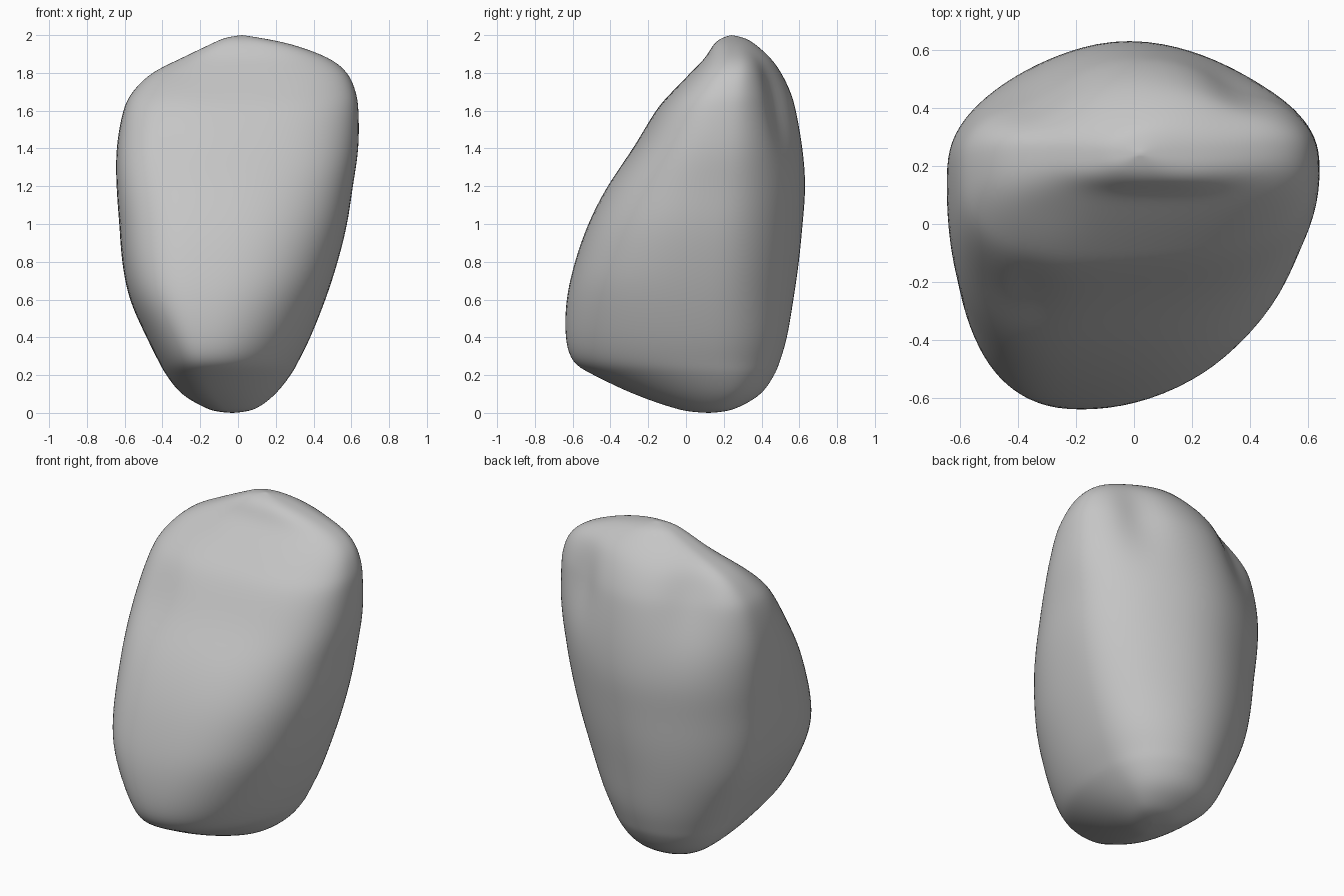
import bpy, bmesh, math
from mathutils import Vector

cube = bpy.data.objects.get("Cube")
if cube:
    bpy.data.objects.remove(cube, do_unlink=True)

# Outline by height: z, min x, max x, min y, max y
OUTLINE = [
    (0.00, -.03, -.03, .12, .12),
    (.007, -.11, .04, .02, .2),
    (0.03, -.18, .11, -.08, .28),
    (0.10, -.30, .20, -.28, .40),
    (0.20, -.38, .28, -.49, .47),
    (0.27, -.42, .32, -.60, .50),
    (0.40, -.485, .385, -.64, .54),
    (0.60, -.575, .465, -.635, .575),
    (0.80, -.615, .53, -.59, .605),
    (1.00, -.63, .58, -.52, .625),
    (1.20, -.645, .61, -.42, .64),
    (1.40, -.645, .64, -.29, .625),
    (1.60, -.61, .64, -.17, .59),
    (1.70, -.56, .625, -.08, .56),
    (1.80, -.46, .58, .02, .51),
    (1.88, -.30, .48, .1, .45),
    (1.95, -.15, .29, .145, .37),
    (1.985, -.07, .12, .19, .31),
    (2.00, .02, .02, .24, .24),
]
# Soft hollows: centre, radii, push
HOLLOWS = [
    ((.1, -.1, 1.42), (.3, .3, .3), (0, .02, 0)),
    ((-.36, -.2, 1.42), (.07, .2, .18), (0, .025, 0)),
    ((-.3, .08, 1.8), (.12, .2, .08), (0, .015, 0)),
    ((.36, .5, 1.65), (.1, .2, .22), (-.02, -.04, 0)),
    ((-.34, .45, 1.68), (.14, .2, .26), (.02, -.05, 0)),
]
SEGMENTS, STEPS = 96, 5


def smooth_row(i, t):
    """Blend neighbouring outline rows with a smooth curve."""
    last = len(OUTLINE) - 1
    rows = [OUTLINE[min(max(k, 0), last)] for k in range(i - 1, i + 3)]
    return [b + .5 * t * (c - a + t * (2*a - 5*b + 4*c - d + t * (3*(b - c) + d - a)))
            for a, b, c, d in zip(*rows)]


def section_point(row, angle):
    """Point on a rounded section whose four quadrants differ in fullness."""
    z, x0, x1, y0, y1 = row
    c, s = math.cos(angle), math.sin(angle)
    grow = min(z / .7, 1)
    if s < 0:
        mid_x = x0 + (x1 - x0) * (.32 + .08 * z)
        power = 1.8 + .7 * grow if c > 0 else 2.0 + 1.0 * grow
        tent = 0
    else:
        mid_x = (x0 + x1) / 2
        power = 2.5 if c > 0 else 2.4
        tent = .2
    mid_y = y0 + (y1 - y0) * (.68 - .12 * z)
    u, v = abs(c) ** (2 / power), abs(s) ** (2 / power)
    dx = ((x1 if c > 0 else x0) - mid_x) * u
    dy = ((y1 if s > 0 else y0) - mid_y) * v
    # The back falls away to either side of a soft central ridge
    dy -= tent * v * dx * dx / (abs(dx) + .1)
    p = Vector((mid_x + dx, mid_y + dy, z))
    shift = Vector()
    for centre, radii, push in HOLLOWS:
        d = sum(((p[k] - centre[k]) / radii[k]) ** 2 for k in range(3))
        shift += Vector(push) * math.exp(-d)
    return p + shift


# Boulder body: stacked sections closed at both tips
bm = bmesh.new()
rows = [smooth_row(i, j / STEPS) for i in range(len(OUTLINE) - 1) for j in range(STEPS)]
rings = [[bm.verts.new(section_point(row, math.tau * k / SEGMENTS)) for k in range(SEGMENTS)]
         for row in rows[1:]]
bottom = bm.verts.new((-.03, .12, 0))
top = bm.verts.new((.02, .24, 2))
for k in range(SEGMENTS):
    n = (k + 1) % SEGMENTS
    bm.faces.new((bottom, rings[0][n], rings[0][k]))
    bm.faces.new((top, rings[-1][k], rings[-1][n]))
    for low, high in zip(rings, rings[1:]):
        bm.faces.new((low[k], low[n], high[n], high[k]))
# Weathered softening of the surface
for _ in range(8):
    bmesh.ops.smooth_vert(bm, verts=[v for v in bm.verts if v not in (bottom, top)],
                          factor=.5, use_axis_x=True, use_axis_y=True, use_axis_z=True)
bmesh.ops.recalc_face_normals(bm, faces=bm.faces)
mesh = bpy.data.meshes.new("boulder")
bm.to_mesh(mesh)
bm.free()
boulder = bpy.data.objects.new("boulder", mesh)
bpy.context.collection.objects.link(boulder)

# Stone colour
stone = bpy.data.materials.new("grey stone")
stone.use_nodes = True
stone.diffuse_color = (.56, .56, .56, 1)
stone.node_tree.nodes["Principled BSDF"].inputs["Base Color"].default_value = (.56, .56, .56, 1)
mesh.materials.append(stone)
for face in mesh.polygons:
    face.use_smooth = True
